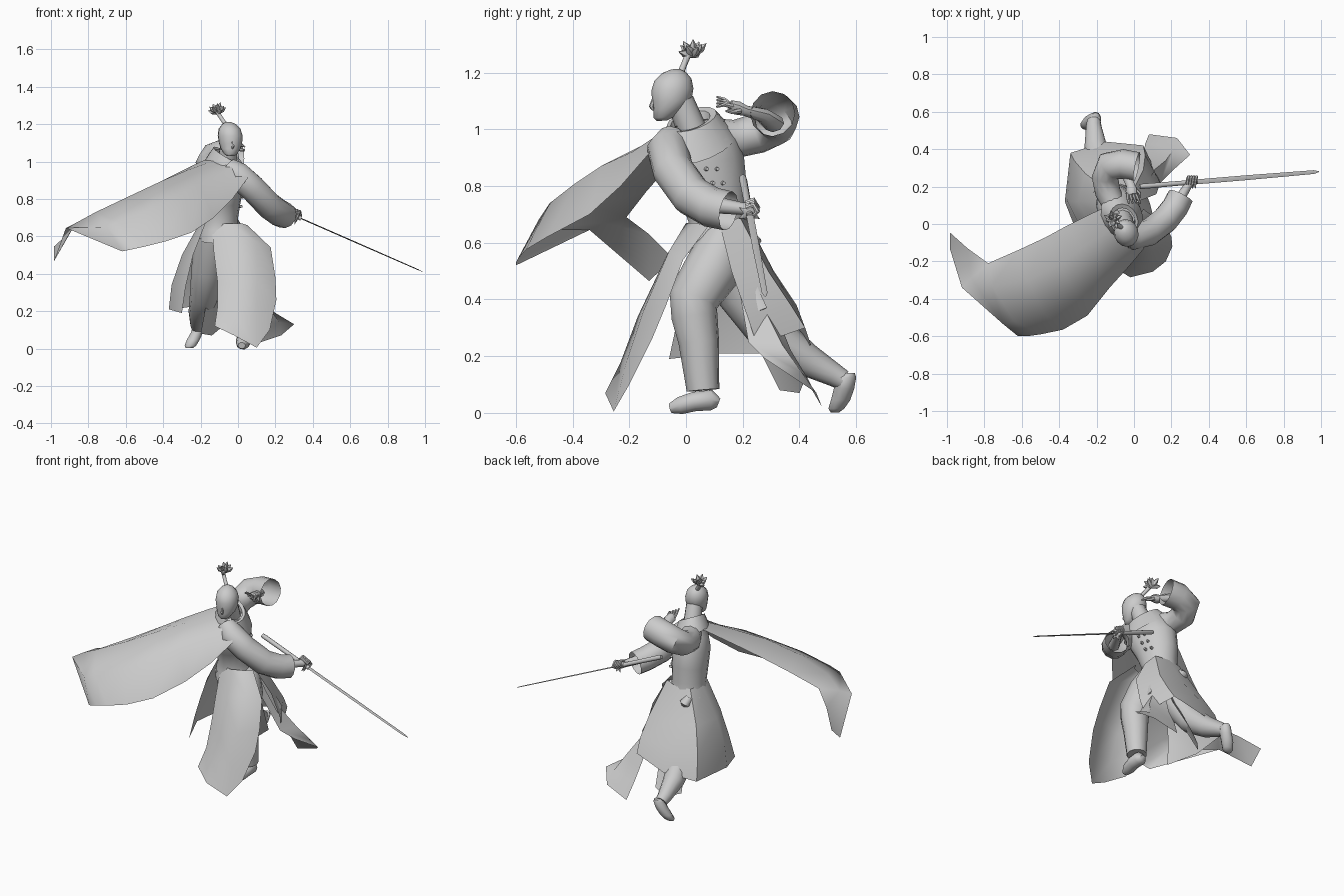
import bpy, math, random
from mathutils import Vector as V
random.seed(4)


def make(name, verts, faces, angle=50):
    me = bpy.data.meshes.new(name)
    me.from_pydata([tuple(v) for v in verts], [], faces)
    ob = bpy.data.objects.new(name, me)
    bpy.context.collection.objects.link(ob)
    bpy.ops.object.select_all(action='DESELECT')
    ob.select_set(True)
    bpy.context.view_layer.objects.active = ob
    bpy.ops.object.shade_smooth_by_angle(angle=math.radians(angle))
    return ob


def skin(name, rings, closed=True, caps=True):
    """Bridge equal-length rows of points; closed rows make tubes, open rows make cloth."""
    n, verts, faces = len(rings[0]), [p for r in rings for p in r], []
    for i in range(len(rings) - 1):
        for j in range(n if closed else n - 1):
            k = (j + 1) % n
            faces.append((i*n + j, i*n + k, (i+1)*n + k, (i+1)*n + j))
    if closed and caps:
        faces += [tuple(range(n))[::-1], tuple((len(rings)-1)*n + j for j in range(n))]
    return make(name, verts, faces)


def tube(name, path, n=10, caps=True, flat=1.0):
    """Tube along (x, y, z, radius) points."""
    pts, rings, a = [V(p[:3]) for p in path], [], None
    for i, p in enumerate(pts):
        t = (pts[min(i+1, len(pts)-1)] - pts[max(i-1, 0)]).normalized()
        if a is None:
            a = t.cross(V((0, 0, 1)) if abs(t.z) < .85 else V((1, 0, 0)))
        a = (a - t*a.dot(t)).normalized()      # carry the frame along without twist
        b = a.cross(t)
        rings.append([p + path[i][3]*(a*math.cos(q) + b*math.sin(q)*flat)
                      for q in (2*math.pi*j/n for j in range(n))])
    return skin(name, rings, True, caps)


def stack(name, levels, yaw, n=16, caps=True, tilt=(0, 0)):
    """Horizontal ellipses (x, y, z, r_along_yaw, r_across)."""
    u, w = V((math.cos(yaw), math.sin(yaw), 0)), V((-math.sin(yaw), math.cos(yaw), 0))
    rings = []
    for x, y, z, r, s in levels:
        ring = []
        for j in range(n):
            q = 2*math.pi*j/n
            d = u*r*math.cos(q) + w*s*math.sin(q)
            ring.append(V((x, y, z + d.x*tilt[0] + d.y*tilt[1])) + d)
        rings.append(ring)
    return skin(name, rings, True, caps)


# Head, neck and tied hair
stack("head", [(-.04, -.085, 1.03, .022, .018), (-.04, -.078, 1.042, .036, .036),
               (-.04, -.06, 1.07, .053, .056), (-.04, -.05, 1.1, .062, .07),
               (-.042, -.048, 1.14, .066, .075), (-.045, -.046, 1.175, .058, .066),
               (-.048, -.042, 1.2, .036, .042), (-.05, -.038, 1.212, .012, .014)],
      .3, 14, tilt=(0, .05))
tube("nose", [(-.03, -.115, 1.105, .006), (-.026, -.122, 1.08, .009), (-.03, -.115, 1.07, .006)], 6)
tube("neck", [(-.065, .04, .95, .055), (-.045, -.02, 1.1, .048)])
tube("hair_stem", [(-.06, -.022, 1.19, .013), (-.085, -.008, 1.225, .011), (-.11, .008, 1.265, .012)], 8)
for i in range(11):
    q = i*2.4
    s = .018 + .036*(i/10)**.5
    d = V((math.cos(q)*s, math.sin(q)*s*1.05, .065 - .05*i/10 + random.uniform(-.012, .012)))
    b = V((-.112, .025, 1.258))
    tube("hair_spike", [(*b, .008), (*(b + d*.6), .014), (*(b + d), .001)], 5)

# Torso, sash knot, collar and buttons
yaw = math.atan2(.9, -.4)
stack("torso", [(-.1, .11, .58, .115, .11), (-.1, .11, .65, .108, .104), (-.1, .11, .69, .102, .098),
                (-.095, .095, .78, .122, .105), (-.085, .065, .88, .145, .108),
                (-.075, .05, .95, .135, .095), (-.065, .04, 1.0, .08, .065)], yaw, 18, tilt=(0, .16))
tube("sash_knot", [(-.17, .21, .63, .025), (-.16, .235, .6, .034), (-.15, .23, .57, .012)], 8)
stack("collar", [(-.065, .04, .94, .138, .11), (-.06, .03, .985, .118, .094),
                 (-.055, .02, 1.035, .09, .074), (-.055, .015, 1.03, .072, .06),
                 (-.06, .03, .95, .062, .052)], yaw, 16, caps=False, tilt=(-.5, .2))
for k in range(3):
    for s in (-.018, .018):
        x, y, z = .006 + k*.007 - s*.4, .135 - k*.022 + s, .76 + k*.05
        tube("button", [(x - .012, y - .004, z, .009), (x + .01, y + .003, z, .006)], 8)

# Sleeves and forearms
tube("sword_arm_sleeve", [(-.05, -.045, .96, .06), (-.005, -.065, .93, .073), (.08, -.045, .855, .073),
                          (.165, .02, .765, .073), (.22, .09, .725, .072), (.25, .15, .712, .07)],
     12, caps=False)
tube("sword_forearm", [(.2, .06, .74, .034), (.285, .2, .72, .022), (.3, .225, .718, .024)], 8)
tube("raised_arm_sleeve", [(-.1, .09, .98, .06), (-.14, .17, .965, .068), (-.155, .25, .985, .072),
                           (-.13, .31, 1.02, .08), (-.06, .32, 1.045, .08), (.015, .305, 1.055, .08)],
     12, caps=False)
tube("raised_forearm", [(-.12, .31, 1.02, .04), (-.04, .27, 1.05, .032), (-.02, .21, 1.065, .024),
                        (-.015, .18, 1.075, .032), (-.01, .155, 1.085, .024)], 8, flat=.8)

# Fingers
for k in range(4):
    o = (k - 1.5)*.014
    tube("raised_finger", [(-.012 + o, .165, 1.08, .009), (-.006 + o*1.3, .135, 1.105 - .006*k, .008),
                           (.004 + o*1.5, .108, 1.115 - .012*k, .004)], 6)
    bx, bz = .305 + o, .718 - o*.45
    tube("grip_finger", [(bx, .212, bz + .014, .009), (bx + .004, .238, bz + .024, .009),
                         (bx + .008, .252, bz, .009), (bx, .236, bz - .016, .007)], 6)
tube("raised_thumb", [(.005, .19, 1.065, .01), (.03, .165, 1.06, .008), (.035, .14, 1.065, .004)], 6)

# Sword along one straight line
A, B = V((.03, .2, .83)), V((.99, .28, .41))
at = lambda t, r: (*(A + (B - A)*t), r)
tube("sword_handle", [at(0, .012), at(.02, .014), at(.3, .012), at(.32, .012)], 8)
tube("sword_blade", [at(.32, .013), at(.6, .013), at(.97, .01), at(1, .002)], 4, flat=.25)
axis = (B - A).normalized()
side = axis.cross(V((0, 0, 1))).normalized()
up = side.cross(axis)
rings = []
for off, scale in ((-.006, .6), (0, 1), (.006, .6)):
    rings.append([A + (B - A)*.3 + axis*off + scale*(.044 if j % 2 else .022)
                  * (side*math.cos(j*math.pi/6) + up*math.sin(j*math.pi/6)) for j in range(12)])
skin("sword_guard", rings)

# Legs and feet
tube("front_leg", [(-.06, .15, .62, .09), (-.01, .09, .5, .1), (.015, .025, .4, .09),
                   (.02, .03, .34, .082), (.025, .045, .25, .072), (.03, .06, .08, .058)], 12)
tube("front_foot", [(.03, .115, .035, .02), (.03, .09, .045, .042), (.03, .03, .04, .04),
                    (.025, -.02, .026, .036), (.02, -.055, .016, .02)], 10, flat=.9)
tube("rear_leg", [(-.13, .13, .6, .1), (-.16, .2, .42, .09), (-.18, .3, .28, .078),
                  (-.205, .42, .19, .06), (-.215, .52, .135, .042), (-.215, .555, .115, .036)], 12)
stack("rear_foot", [(-.205, .575, .14, .02, .02), (-.207, .562, .125, .038, .032),
                    (-.22, .557, .085, .036, .034), (-.24, .545, .045, .034, .036),
                    (-.255, .53, .015, .028, .032), (-.26, .525, .002, .015, .02)], math.pi/2, 10)

# Coat skirts: waist row down to hem row
skin("back_skirt", [
    [(-.17, .03, .68), (-.2, .12, .68), (-.17, .2, .68), (-.08, .215, .68), (0, .19, .69), (.02, .12, .66)],
    [(-.24, .0, .5), (-.3, .12, .5), (-.26, .27, .5), (-.1, .31, .5), (.05, .29, .5), (.12, .16, .5)],
    [(-.28, -.03, .33), (-.355, .12, .34), (-.32, .34, .35), (-.14, .39, .38), (.06, .37, .38), (.14, .22, .33)],
    [(-.3, -.06, .19), (-.37, .12, .21), (-.34, .38, .21), (-.15, .44, .24), (.05, .42, .3), (.13, .25, .24)]],
    False)
skin("front_skirt", [
    [(-.14, .03, .66), (-.05, .0, .67), (.02, .03, .67), (.05, .08, .66)],
    [(-.13, -.03, .52), (-.03, -.08, .53), (.1, -.06, .57), (.175, -.01, .54)],
    [(-.11, -.11, .36), (-.02, -.17, .34), (.1, -.15, .36), (.2, -.07, .38)],
    [(-.11, -.16, .22), (-.02, -.23, .18), (.1, -.21, .18), (.205, -.12, .26)],
    [(-.125, -.22, .12), (-.02, -.285, .07), (.1, -.255, .005), (.17, -.2, .1)]], False)
skin("rear_side_skirt", [
    [(-.01, .1, .64), (.0, .14, .65), (-.03, .19, .65)],
    [(.05, .19, .42), (.06, .25, .42), (.02, .29, .42)],
    [(.14, .22, .25), (.17, .34, .24), (.05, .37, .22)],
    [(.2, .28, .19), (.22, .41, .14), (.06, .43, .12)],
    [(.3, .37, .13), (.23, .46, .07), (.08, .48, .02)]], False)
skin("inner_skirt", [
    [(-.12, .1, .6), (-.1, .15, .6), (-.05, .2, .6)],
    [(-.14, .17, .4), (-.11, .25, .38), (-.04, .29, .36)],
    [(-.2, .33, .08), (-.14, .4, .07), (-.08, .42, .12)]], False)
tube("hanging_sash", [(.02, .16, .65, .02), (.07, .2, .5, .024), (.11, .26, .36, .028)], 6, flat=.2)

# Windblown cape: shoulder row out to the trailing edge
skin("cape", [
    [(-.11, .11, 1.04), (-.06, .03, 1.03), (0, -.07, 1.0), (.055, -.13, .915)],
    [(-.24, .05, .98), (-.17, -.06, .99), (-.1, -.19, .92), (-.03, -.23, .8)],
    [(-.36, -.01, .92), (-.28, -.13, .95), (-.2, -.3, .87), (-.13, -.34, .7)],
    [(-.47, -.07, .86), (-.4, -.22, .9), (-.3, -.39, .81), (-.25, -.49, .62)],
    [(-.62, -.14, .78), (-.57, -.3, .82), (-.48, -.48, .74), (-.38, -.565, .575)],
    [(-.78, -.21, .69), (-.76, -.33, .73), (-.64, -.52, .68), (-.5, -.59, .545)],
    [(-.89, -.13, .63), (-.87, -.29, .67), (-.7, -.535, .65), (-.57, -.6, .53)],
    [(-.985, -.045, .545), (-.985, -.13, .465), (-.92, -.34, .645), (-.62, -.6, .52)]], False)
